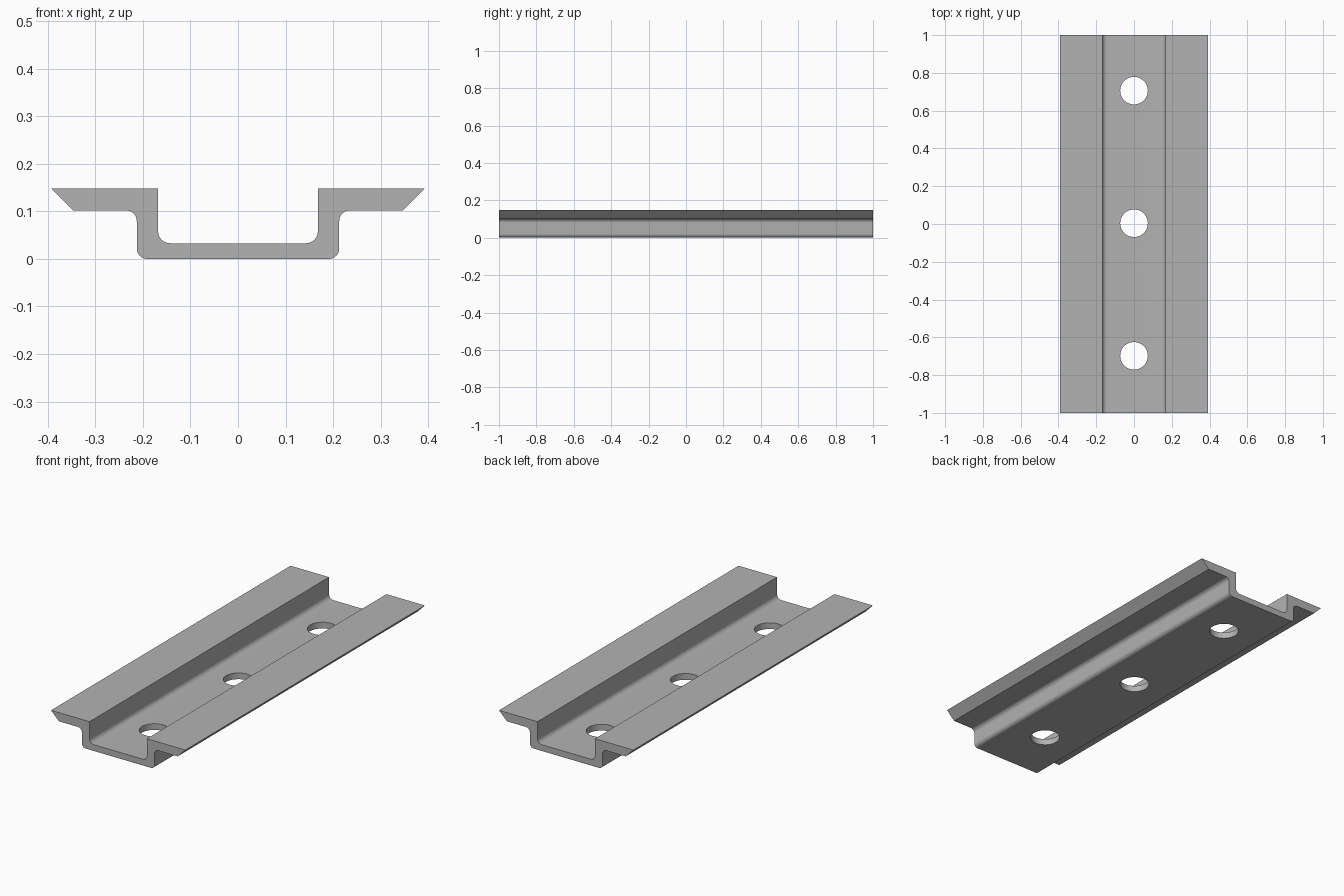
import bpy, bmesh, math
from mathutils import Vector

cube = bpy.data.objects.get("Cube")
if cube:
    bpy.data.objects.remove(cube, do_unlink=True)

steel = bpy.data.materials.new("grey_steel")
steel.use_nodes = True
colour = (0.45, 0.45, 0.45, 1)
steel.diffuse_color = colour
steel.node_tree.nodes["Principled BSDF"].inputs["Base Color"].default_value = colour


def fillet(prev, corner, nxt, radius, steps=8):
    """Arc replacing a right-angled corner."""
    p, c, n = Vector(prev), Vector(corner), Vector(nxt)
    a, b = (p - c).normalized(), (n - c).normalized()
    centre = c + (a + b) * radius
    turns = [math.pi / 2 * i / steps for i in range(steps + 1)]
    return [centre - (b * math.cos(t) + a * math.sin(t)) * radius for t in turns]


# Right half of the hat section: x, z, corner radius
corners = [(0, 0, 0), (0.213, 0, 0.022), (0.213, 0.102, 0.022), (0.347, 0.102, 0),
           (0.393, 0.148, 0), (0.168, 0.148, 0), (0.168, 0.033, 0.025), (0, 0.033, 0)]
half = []
for i, (x, z, r) in enumerate(corners):
    if r:
        half += fillet(corners[i - 1][:2], (x, z), corners[i + 1][:2], r)
    else:
        half.append(Vector((x, z)))
inner = half[1:-1]
outline = inner + [Vector((-p.x, p.y)) for p in reversed(inner)]

# Rail extruded along its length
bm = bmesh.new()
face = bm.faces.new([bm.verts.new((p.x, -1, p.y)) for p in outline])
end = bmesh.ops.extrude_face_region(bm, geom=[face])["geom"]
bmesh.ops.translate(bm, vec=(0, 2, 0),
                    verts=[v for v in end if isinstance(v, bmesh.types.BMVert)])
bmesh.ops.recalc_face_normals(bm, faces=bm.faces)
mesh = bpy.data.meshes.new("mounting_rail")
bm.to_mesh(mesh)
bm.free()
rail = bpy.data.objects.new("mounting_rail", mesh)
bpy.context.collection.objects.link(rail)
mesh.materials.append(steel)

# Screw holes through the web
for i in (-1, 0, 1):
    bpy.ops.mesh.primitive_cylinder_add(vertices=48, radius=0.073, depth=0.2,
                                        location=(0, 0.004 + 0.702 * i, 0.02))
    cutter = bpy.context.object
    cutter.name = "hole_cutter"
    cutter.data.materials.append(steel)
    cut = rail.modifiers.new("screw_hole", "BOOLEAN")
    cut.operation = "DIFFERENCE"
    cut.solver = "EXACT"
    cut.object = cutter
    bpy.ops.object.select_all(action="DESELECT")
    rail.select_set(True)
    bpy.context.view_layer.objects.active = rail
    bpy.ops.object.modifier_apply(modifier=cut.name)
    bpy.data.objects.remove(cutter, do_unlink=True)

bpy.ops.object.shade_smooth_by_angle(angle=math.radians(30))
